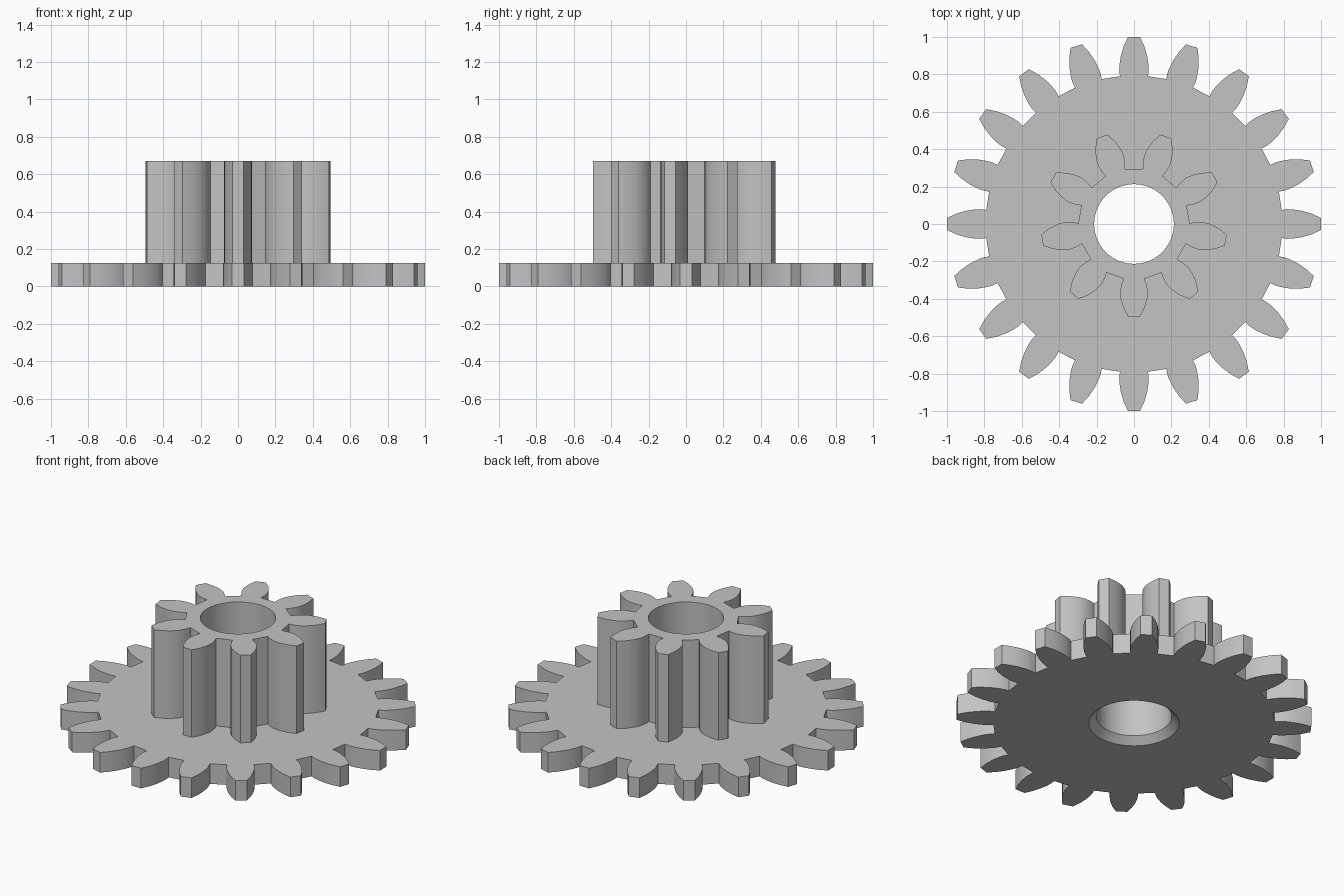
import bpy, bmesh
from math import cos, sin, pi, radians

cube = bpy.data.objects.get("Cube")
if cube:
    bpy.data.objects.remove(cube, do_unlink=True)

# Tooth flanks from root to tip: (distance from axis, half width)
WHEEL_FLANK = [(0.79, 0.075), (0.82, 0.079), (0.85, 0.078), (0.90, 0.070),
               (0.95, 0.055), (1.0, 0.032)]
PINION_FLANK = [(0.293, 0.055), (0.32, 0.066), (0.36, 0.074), (0.40, 0.071),
                (0.45, 0.056), (0.498, 0.030)]
BASE, PLATE_TOP, PINION_TOP = 0.0, 0.125, 0.67
BORE, CHAMFER = 0.213, 0.042


def gear_outline(flank, teeth, start):
    """Mirror the flank into a tooth and repeat it around the axis."""
    tooth = [(d, -w) for d, w in flank] + [(d, w) for d, w in reversed(flank)]
    points = []
    for i in range(teeth):
        a = start + 2 * pi * i / teeth
        points += [(d * cos(a) - w * sin(a), d * sin(a) + w * cos(a)) for d, w in tooth]
    return points


def circle(radius, sides=72):
    return [(radius * cos(2 * pi * i / sides), radius * sin(2 * pi * i / sides))
            for i in range(sides)]


bm = bmesh.new()


def loop(points, z):
    verts = [bm.verts.new((x, y, z)) for x, y in points]
    edges = [bm.edges.new((v, verts[i - 1])) for i, v in enumerate(verts)]
    return verts, edges


def wall(lower, upper):
    a, b = lower[0], upper[0]
    for i in range(len(a)):
        bm.faces.new((a[i - 1], a[i], b[i], b[i - 1]))


def cap(outer, inner, direction):
    bmesh.ops.triangle_fill(bm, edges=outer[1] + inner[1], use_beauty=True,
                            normal=(0, 0, direction))


# Outlines of the wide wheel, the tall pinion and the chamfered bore
wheel = gear_outline(WHEEL_FLANK, 20, 0)
pinion = gear_outline(PINION_FLANK, 9, radians(-90))
wheel_low, wheel_high = loop(wheel, BASE), loop(wheel, PLATE_TOP)
pinion_low, pinion_high = loop(pinion, PLATE_TOP), loop(pinion, PINION_TOP)
bore_mouth = loop(circle(BORE + CHAMFER), BASE)
bore_low, bore_high = loop(circle(BORE), CHAMFER), loop(circle(BORE), PINION_TOP)

# Side walls
for low, high in ((wheel_low, wheel_high), (pinion_low, pinion_high),
                  (bore_mouth, bore_low), (bore_low, bore_high)):
    wall(low, high)

# Flat underside, shoulder and top
cap(wheel_low, bore_mouth, -1)
cap(wheel_high, pinion_low, 1)
cap(pinion_high, bore_high, 1)
bmesh.ops.recalc_face_normals(bm, faces=bm.faces)

mesh = bpy.data.meshes.new("double_gear")
bm.to_mesh(mesh)
bm.free()
gear = bpy.data.objects.new("double_gear", mesh)
bpy.context.collection.objects.link(gear)

# Plain grey material
grey = bpy.data.materials.new("light_grey")
grey.use_nodes = True
color = (0.55, 0.55, 0.55, 1)
grey.diffuse_color = color
grey.node_tree.nodes["Principled BSDF"].inputs["Base Color"].default_value = color
mesh.materials.append(grey)

# Smooth flanks and bore, crisp corners
bpy.ops.object.select_all(action="DESELECT")
gear.select_set(True)
bpy.context.view_layer.objects.active = gear
bpy.ops.object.shade_smooth_by_angle(angle=radians(25))
